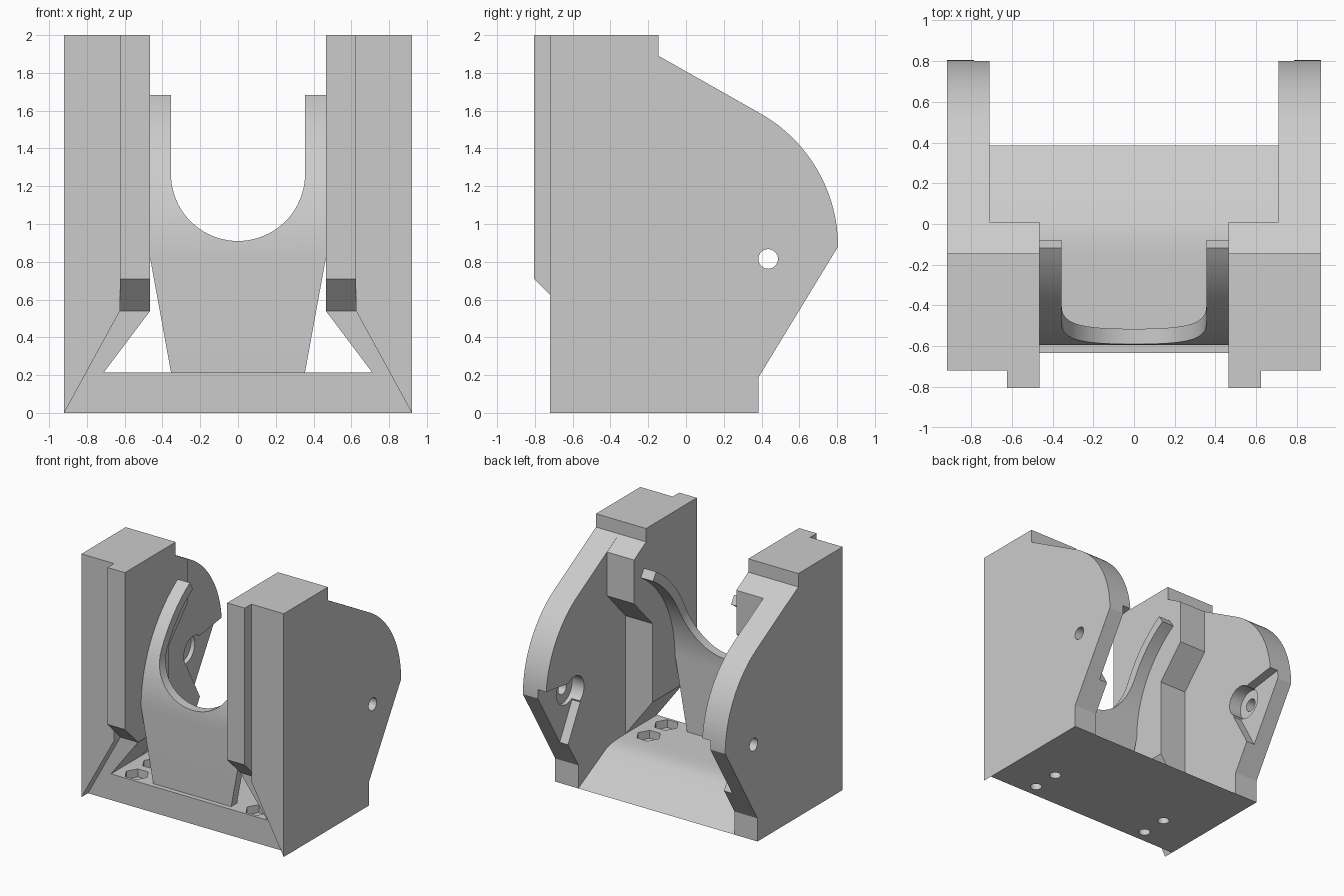
import bpy, bmesh
from math import sin, cos, radians

if "Cube" in bpy.data.objects:
    bpy.data.objects.remove(bpy.data.objects["Cube"])

GREY = (0.6, 0.6, 0.6, 1)
grey = bpy.data.materials.new("plain grey")
grey.use_nodes = True
grey.diffuse_color = GREY
grey.node_tree.nodes["Principled BSDF"].inputs["Base Color"].default_value = GREY


def arc(cu, cv, r, start, end, steps):
    angles = [radians(start + (end - start) * i / steps) for i in range(steps + 1)]
    return [(cu + r * cos(a), cv + r * sin(a)) for a in angles]


def prism(name, axis, points, low, high):
    """Extrude a flat outline along one axis."""
    place = {"x": lambda u, v, d: (d, u, v),
             "y": lambda u, v, d: (u, d, v),
             "z": lambda u, v, d: (u, v, d)}[axis]
    bm = bmesh.new()
    lower = [bm.verts.new(place(u, v, low)) for u, v in points]
    upper = [bm.verts.new(place(u, v, high)) for u, v in points]
    bm.faces.new(lower)
    bm.faces.new(upper)
    for i in range(len(points)):
        j = (i + 1) % len(points)
        bm.faces.new((lower[i], lower[j], upper[j], upper[i]))
    bmesh.ops.recalc_face_normals(bm, faces=bm.faces)
    mesh = bpy.data.meshes.new(name)
    bm.to_mesh(mesh)
    bm.free()
    mesh.materials.append(grey)
    obj = bpy.data.objects.new(name, mesh)
    bpy.context.collection.objects.link(obj)
    return obj


def round_bar(name, axis, cu, cv, r, low, high, sides=32):
    return prism(name, axis, arc(cu, cv, r, 0, 360, sides)[:-1], low, high)


def activate(obj):
    bpy.ops.object.select_all(action="DESELECT")
    obj.select_set(True)
    bpy.context.view_layer.objects.active = obj


def combine(obj, others, operation):
    """Apply a boolean with each helper, then remove the helper."""
    activate(obj)
    for other in others:
        mod = obj.modifiers.new("boolean", "BOOLEAN")
        mod.operation = operation
        mod.solver = "EXACT"
        mod.object = other
        bpy.ops.object.modifier_apply(modifier=mod.name)
        bpy.data.objects.remove(other)


def finish(obj):
    activate(obj)
    bpy.ops.object.shade_smooth_by_angle(angle=radians(25))


PIVOT_Y, PIVOT_Z = 0.435, 0.815

# Side wall: rounded plate, guide column and front tongue
side = prism("side_wall", "x",
             [(-0.72, 0), (0.385, 0), (0.385, 0.19)]
             + arc(-0.005, 0.88, 0.81, 0, 60, 24)
             + [(-0.145, 1.89), (-0.145, 2), (-0.72, 2)], 0.71, 0.92)
column = prism("column", "x",
               [(-0.72, 0.1), (-0.23, 0.1), (-0.23, 1.185), (0.01, 1.44),
                (0.01, 1.80), (-0.145, 1.89), (-0.145, 2), (-0.72, 2)], 0.465, 0.71)
tongue = prism("tongue", "x",
               [(-0.805, 0.5), (-0.7, 0.5), (-0.7, 2), (-0.805, 2)], 0.465, 0.625)
combine(side, [column, tongue], "UNION")

# Openings in the side wall
window = prism("window_cutter", "y",
               [(0.4, -0.1), (0.71, -0.1), (0.71, 0.215), (0.465, 0.54), (0.4, 0.54)], -1, 0.2)
front_recess = prism("recess_cutter", "y",
                     [(0.3, -0.1), (0.975, -0.1), (0.625, 0.54), (0.3, 0.54)], -1, -0.635)
chamfer = prism("chamfer_cutter", "x",
                [(-0.635, 0.54), (-0.9, 0.805), (-0.9, 0.54)], 0.3, 0.625)
slot = prism("slot_cutter", "x",
             [(PIVOT_Y, 0.9), (0.9, 0.965), (0.9, 0.3), (0.58, 0.3), (0.36, 0.70)], 0.6, 0.785)
pocket = round_bar("pocket_cutter", "x", PIVOT_Y, PIVOT_Z, 0.125, 0.6, 0.82)
pivot_hole = round_bar("pivot_cutter", "x", PIVOT_Y, PIVOT_Z, 0.052, 0.5, 1)
combine(side, [window, front_recess, chamfer, slot, pocket, pivot_hole], "DIFFERENCE")

# Opposite wall
mirror = side.modifiers.new("mirror", "MIRROR")
mirror.use_mirror_merge = False
bpy.ops.object.modifier_apply(modifier=mirror.name)
side.name = "side_walls"
finish(side)

# Floor with a ramp at the back, screw holes and nut recesses
base = prism("base", "x",
             [(-0.635, 0), (0.385, 0), (0.03, 0.185), (-0.03, 0.204),
              (-0.09, 0.212), (-0.15, 0.215), (-0.635, 0.215)], -0.71, 0.71)
cutters = []
for x in (-0.55, 0.55):
    for y in (-0.53, -0.3):
        cutters.append(round_bar("screw_cutter", "z", x, y, 0.045, -0.1, 0.3, 24))
        cutters.append(round_bar("nut_cutter", "z", x, y, 0.095, 0.15, 0.3, 6))
combine(base, cutters, "DIFFERENCE")
finish(base)

# Curved cradle that bends back around the pivot
cradle = prism("cradle", "x",
               [(-0.52, 0.2), (-0.595, 0.2)]
               + arc(PIVOT_Y, PIVOT_Z, 1.03, 180, 122.5, 32)
               + arc(PIVOT_Y, PIVOT_Z, 0.955, 122.5, 180, 32), -0.465, 0.465)
cutters = [prism("cradle_cutter", "y",
                 arc(0, 1.265, 0.355, 180, 360, 40) + [(0.355, 2.2), (-0.355, 2.2)], -1, 1)]
for s in (-1, 1):
    cutters.append(prism("taper_cutter", "y",
                         [(s * 0.467, 0.83), (s * 0.352, 0.2), (s * 0.352, 0.1),
                          (s * 0.6, 0.1), (s * 0.6, 0.83)], -1, 1))
combine(cradle, cutters, "DIFFERENCE")
finish(cradle)
